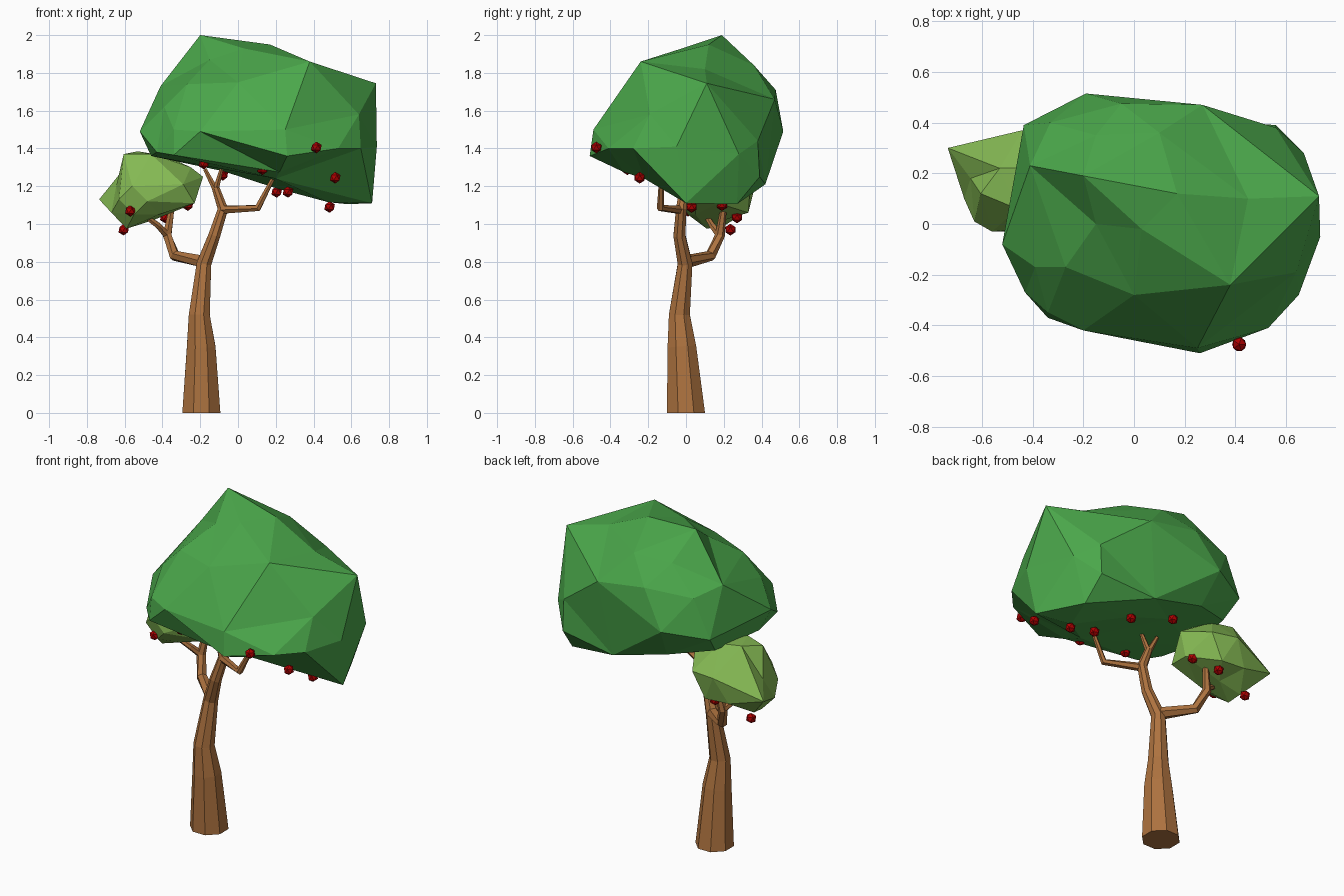
import bpy, bmesh
from mathutils import Vector
from math import cos, sin, tau


def material(name, rgb):
    m = bpy.data.materials.new(name)
    m.diffuse_color = (*rgb, 1)
    return m


GREEN = material("dark_leaf", (0.07, 0.39, 0.07))
LIME = material("light_leaf", (0.24, 0.50, 0.09))
BARK = material("bark", (0.42, 0.17, 0.05))
RED = material("fruit_red", (0.42, 0.0, 0.0))


def finish(bm, name, mat):
    bmesh.ops.recalc_face_normals(bm, faces=bm.faces[:])
    me = bpy.data.meshes.new(name)
    bm.to_mesh(me)
    bm.free()
    me.materials.append(mat)
    ob = bpy.data.objects.new(name, me)
    bpy.context.collection.objects.link(ob)
    return ob


def foliage(name, points, center, scale, mat):
    """Faceted clump: hull the points on a unit sphere, then restore their places (allows dents)."""
    bm = bmesh.new()
    c = Vector(center)
    where = {}
    for p in points:
        d = Vector(p) - c
        d = Vector([a / b for a, b in zip(d, scale)]).normalized()
        where[bm.verts.new(d)] = Vector(p)
    bmesh.ops.convex_hull(bm, input=bm.verts[:])
    for v in bm.verts:
        v.co = where[v]
    finish(bm, name, mat)


def limb(name, path, sides):
    """Tapered faceted tube; path rows are x, y, z, radius."""
    bm = bmesh.new()
    pts = [Vector(p[:3]) for p in path]
    rings = []
    for i, p in enumerate(pts):
        a = (p - pts[i - 1]).normalized() if i else Vector((0, 0, 0))
        b = (pts[i + 1] - p).normalized() if i < len(pts) - 1 else Vector((0, 0, 0))
        t = (a + b).normalized()
        if p.z == 0:
            t = Vector((0, 0, 1))
        u = Vector((0, 1, 0)).cross(t).normalized()
        w = t.cross(u)
        r = path[i][3]
        rings.append([bm.verts.new(p + r * (u * cos(tau * (k + .5) / sides) + w * sin(tau * (k + .5) / sides)))
                      for k in range(sides)])
    for lo, hi in zip(rings, rings[1:]):
        for k in range(sides):
            n = (k + 1) % sides
            bm.faces.new((lo[k], lo[n], hi[n], hi[k]))
    bm.faces.new(rings[0])
    bm.faces.new(rings[-1])
    finish(bm, name, BARK)


# Trunk and branches
limb("trunk", [(-.194, 0, 0, .109), (-.195, -.022, .35, .082), (-.205, -.035, .52, .06),
               (-.18, -.005, .79, .042), (-.125, -.035, .94, .034), (-.08, -.025, 1.08, .03),
               (-.118, -.015, 1.19, .022)], 8)
limb("left_branch", [(-.18, 0, .80, .036), (-.335, .13, .832, .03), (-.375, .18, .94, .026),
                     (-.35, .2, 1.09, .016)], 6)
limb("left_twig", [(-.375, .18, .94, .022), (-.42, .14, .99, .018), (-.49, .11, 1.04, .014)], 6)
limb("right_branch", [(-.085, -.03, 1.075, .024), (.105, -.135, 1.085, .02), (.19, -.13, 1.25, .012)], 6)
limb("upper_twig_left", [(-.118, -.015, 1.18, .018), (-.175, -.01, 1.29, .011)], 6)
limb("upper_twig_right", [(-.118, -.015, 1.18, .018), (-.085, -.04, 1.30, .011)], 6)

# Main foliage
foliage("main_foliage", [
    (-.2, .19, 2.0), (.17, .12, 1.95), (-.15, 0, 1.87), (.03, -.02, 1.93), (.38, -.24, 1.86),
    (.45, .1, 1.82), (.73, .11, 1.745), (.735, -.05, 1.41), (.71, 0, 1.11), (.67, .28, 1.37),
    (.58, .27, 1.105), (.53, -.41, 1.40), (.65, -.28, 1.40), (.64, -.19, 1.58), (.26, -.51, 1.36),
    (.25, -.49, 1.50), (-.2, -.42, 1.49), (-.34, -.37, 1.365), (-.43, -.27, 1.38), (-.52, -.08, 1.49),
    (-.46, -.05, 1.36), (-.41, .23, 1.73), (-.435, .39, 1.46), (-.19, .515, 1.49), (-.05, .475, 1.71),
    (.27, .47, 1.66), (.1, .36, 1.84), (.56, .39, 1.25), (.56, .38, 1.44), (.0, -.28, 1.75),
    (-.27, -.17, 1.74), (.2, .42, 1.21), (-.15, .4, 1.30), (.2, .2, 1.19), (-.39, -.17, 1.62),
    (-.33, .40, 1.69), (-.40, .29, 1.35), (.48, .03, 1.115), (-.15, .35, 1.84), (-.08, .2, 1.28),
    (.2, -.22, 1.24), (-.34, -.35, 1.50), (.22, -.33, 1.275),
], (.1, 0, 1.52), (.63, .5, .45), GREEN)

# Small side foliage
foliage("side_foliage", [
    (-.735, .30, 1.13), (-.645, .18, 1.20), (-.605, .12, 1.37), (-.53, .22, 1.385), (-.46, .06, 1.37),
    (-.44, .37, 1.22), (-.25, .15, 1.30), (-.185, .18, 1.25), (-.23, .05, 1.11), (-.36, .33, 1.06),
    (-.59, .11, .975), (-.67, .10, 1.06), (-.63, .01, 1.13), (-.56, -.03, 1.20), (-.48, -.03, 1.12),
    (-.28, .34, 1.21), (-.29, .0, 1.21), (-.52, .33, 1.07), (-.42, .05, 1.05), (-.45, .2, 1.02),
    (-.55, .01, 1.05), (-.38, .22, 1.36), (-.6, .2, .99), (-.23, .17, 1.11),
], (-.45, .16, 1.18), (.27, .2, .2), LIME)

# Hanging fruit
for i, p in enumerate([(-.605, .235, .97), (-.57, .01, 1.07), (-.385, .27, 1.035), (-.265, .19, 1.10),
                       (-.18, -.29, 1.32), (-.08, .24, 1.26), (.13, -.31, 1.29), (.205, .22, 1.17),
                       (.265, -.025, 1.17), (.415, -.475, 1.405), (.515, -.245, 1.245), (.485, .03, 1.09)]):
    bm = bmesh.new()
    bmesh.ops.create_icosphere(bm, subdivisions=1, radius=.031)
    finish(bm, f"fruit_{i + 1}", RED).location = p
